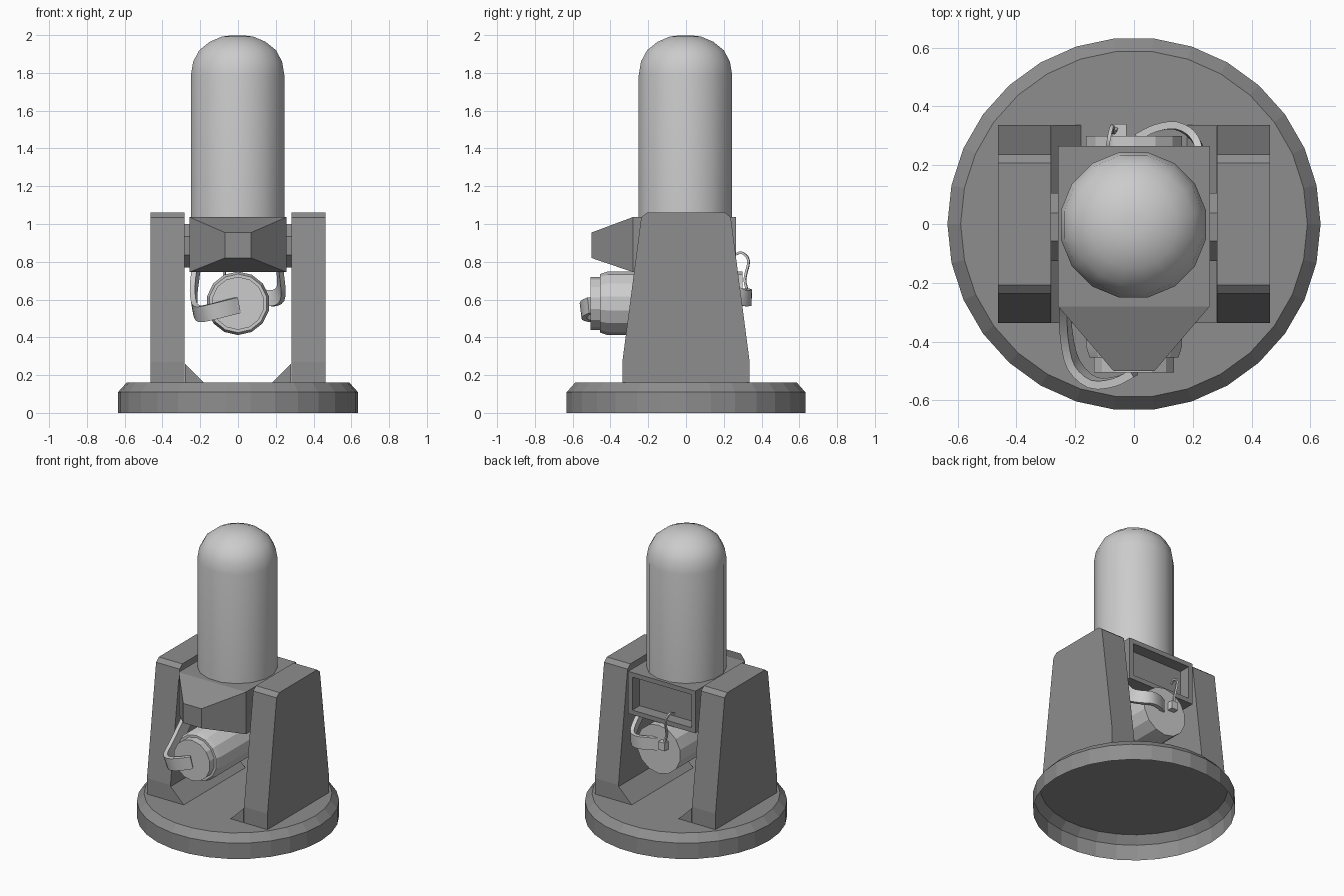
import bpy, bmesh, math
from mathutils import Vector, Matrix

if "Cube" in bpy.data.objects:
    bpy.data.objects.remove(bpy.data.objects["Cube"])

dark = bpy.data.materials.new("dark_grey")
dark.diffuse_color = (0.27, 0.27, 0.27, 1)
dark.use_nodes = True
dark.node_tree.nodes["Principled BSDF"].inputs["Base Color"].default_value = dark.diffuse_color


def finish(bm, name, smooth=None, mat=None):
    bmesh.ops.recalc_face_normals(bm, faces=bm.faces)
    me = bpy.data.meshes.new(name)
    bm.to_mesh(me)
    bm.free()
    if mat:
        me.materials.append(mat)
    ob = bpy.data.objects.new(name, me)
    bpy.context.collection.objects.link(ob)
    if smooth:
        bpy.ops.object.select_all(action='DESELECT')
        bpy.context.view_layer.objects.active = ob
        ob.select_set(True)
        bpy.ops.object.shade_smooth_by_angle(angle=math.radians(smooth))
    return ob


def bridge(bm, rings, cap_start=True, cap_end=True):
    rings = [[bm.verts.new(p) for p in r] for r in rings]
    n = len(rings[0])
    for a, b in zip(rings, rings[1:]):
        for i in range(n):
            bm.faces.new((a[i], a[(i + 1) % n], b[(i + 1) % n], b[i]))
    caps = []
    if cap_start:
        caps.append(bm.faces.new(rings[0]))
    if cap_end:
        caps.append(bm.faces.new(rings[-1]))
    return caps


def lathe(name, profile, n, offset=0.0, place=Matrix(), cap_start=True, smooth=None, mat=None):
    """Turn (radius, height) pairs about z, then place."""
    bm = bmesh.new()
    rings = [[place @ Vector((r * math.cos(2 * math.pi * (i + offset) / n),
                              r * math.sin(2 * math.pi * (i + offset) / n), h))
              for i in range(n)] for r, h in profile]
    bridge(bm, rings, cap_start)
    return finish(bm, name, smooth, mat)


def prism(name, sections, mat=None):
    bm = bmesh.new()
    bridge(bm, sections)
    return finish(bm, name, mat=mat)


def rect(y, x, z0, z1):
    return [(-x, y, z0), (x, y, z0), (x, y, z1), (-x, y, z1)]


def ribbon(name, ctrl, width, thick, steps=3):
    """Sweep a flat strip along a smoothed path, width starting upright."""
    pts = [Vector(p) for p in ctrl]
    ext = [2 * pts[0] - pts[1]] + pts + [2 * pts[-1] - pts[-2]]
    path = []
    for a, b, c, d in zip(ext, ext[1:], ext[2:], ext[3:]):
        for k in range(steps):
            t = k / steps
            path.append(0.5 * (2 * b + (c - a) * t + (2 * a - 5 * b + 4 * c - d) * t ** 2
                               + (3 * b - a - 3 * c + d) * t ** 3))
    path.append(pts[-1])
    up, rings = Vector((0, 0, 1)), []
    for i, p in enumerate(path):
        t = (path[min(i + 1, len(path) - 1)] - path[max(i - 1, 0)]).normalized()
        up = (up - t * up.dot(t)).normalized()
        side = t.cross(up) * thick / 2
        w = up * width / 2
        rings.append([p - w - side, p + w - side, p + w + side, p - w + side])
    bm = bmesh.new()
    bridge(bm, rings)
    return finish(bm, name, 40)


# Round base, open underneath
lathe("base", [(0.635, 0), (0.635, 0.11), (0.59, 0.16)], 30, cap_start=False, mat=dark)

# Two side arms with an inner sloped foot
arm = [(-0.337, 0.16), (0.337, 0.16), (0.337, 0.27), (0.237, 1.035),
       (0.207, 1.06), (-0.207, 1.06), (-0.237, 1.035), (-0.337, 0.27)]
foot = [(0.28, 0.16), (0.18, 0.16), (0.28, 0.26)]
for s, side in ((-1, "left"), (1, "right")):
    prism(side + "_arm", [[(s * x, y, z) for y, z in arm] for x in (0.282, 0.462)], dark)
    prism(side + "_arm_foot", [[(s * x, y, z) for x, z in foot] for y in (-0.337, 0.337)], dark)

# Pivot axle between the arms
lathe("pivot_axle", [(0.125, -0.29), (0.125, 0.29)], 8, 0.5,
      Matrix.Translation((0, -0.01, 0.885)) @ Matrix.Rotation(math.pi / 2, 4, 'Y'), mat=dark)

# Central housing: tapered nose in front, recessed window at the back
bm = bmesh.new()
caps = bridge(bm, [rect(-0.5, 0.07, 0.82, 0.955), rect(-0.28, 0.258, 0.745, 1.037),
                   rect(0.265, 0.258, 0.745, 1.037)])
bmesh.ops.recalc_face_normals(bm, faces=bm.faces)
back = caps[1]
bmesh.ops.inset_region(bm, faces=[back], thickness=0.045)
bmesh.ops.inset_region(bm, faces=[back], thickness=0.0005, depth=-0.08)
finish(bm, "housing", mat=dark)

# Domed radar pod
dome = [(0.252, 1.03), (0.252, 1.79), (0.24, 1.86), (0.207, 1.92),
        (0.15, 1.965), (0.085, 1.992), (0.03, 1.999)]
lathe("radar_pod", dome, 16, 0.5, Matrix.Translation((-0.002, -0.003, 0)), smooth=40)

# Ammunition drum lying along y
drum = [(0.14, -0.505), (0.14, -0.455), (0.155, -0.455), (0.168, -0.415), (0.168, 0.3)]
lathe("ammunition_drum", drum, 14, 0.5,
      Matrix.Translation((0, 0, 0.58)) @ Matrix.Rotation(-math.pi / 2, 4, 'X'), smooth=20)

# Feed chutes from both drum ends up into the housing
ribbon("front_feed_chute", [(0, -0.505, 0.57), (-0.06, -0.535, 0.555), (-0.14, -0.54, 0.535),
                            (-0.205, -0.48, 0.525), (-0.23, -0.38, 0.56),
                            (-0.235, -0.27, 0.65), (-0.22, -0.18, 0.77)], 0.085, 0.028)
ribbon("back_feed_chute", [(0.01, 0.295, 0.615), (0.07, 0.325, 0.615), (0.14, 0.335, 0.61),
                           (0.2, 0.3, 0.61), (0.23, 0.23, 0.65), (0.22, 0.13, 0.77)],
       0.085, 0.025)

# Connector block and thin cable at the back
prism("cable_connector", [rect(y, 0.025, 0.6, 0.655) for y in (0.295, 0.34)]
      ).location.x = -0.05
ribbon("cable", [(-0.09, 0.255, 0.835), (-0.085, 0.295, 0.848), (-0.075, 0.332, 0.805),
                 (-0.07, 0.312, 0.71), (-0.06, 0.325, 0.645)], 0.012, 0.012)
